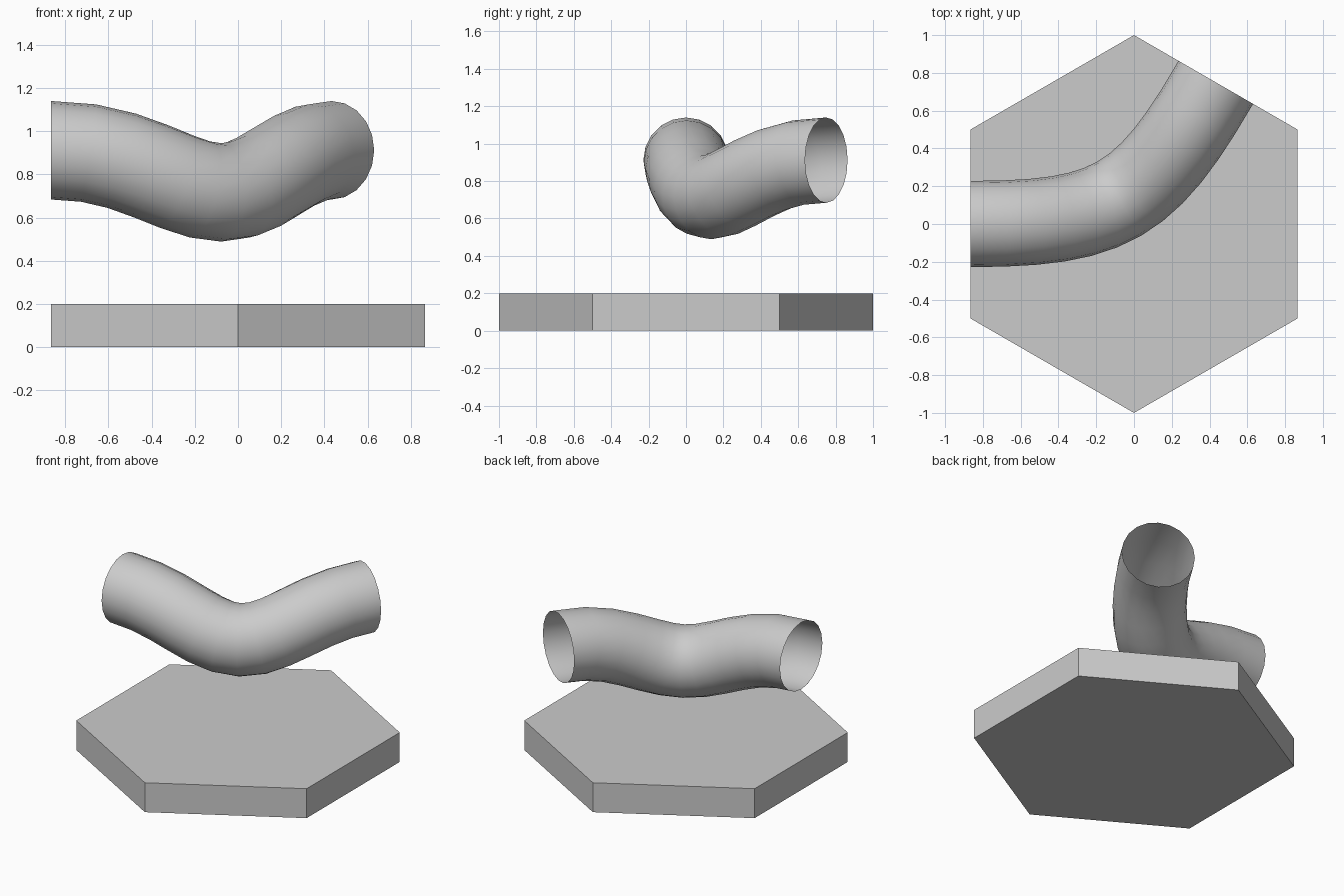
import bpy, bmesh
from math import sin, cos, pi, sqrt
from mathutils import Vector

if "Cube" in bpy.data.objects:
    bpy.data.objects.remove(bpy.data.objects["Cube"])

APOTHEM = sqrt(3) / 2
RADIUS, SIDES, STEPS = 0.228, 20, 12


def make_object(name, bm):
    mesh = bpy.data.meshes.new(name)
    bm.to_mesh(mesh)
    bm.free()
    obj = bpy.data.objects.new(name, mesh)
    bpy.context.collection.objects.link(obj)
    return obj


# Hexagonal base tile with corners on the y axis
bm = bmesh.new()
corners = [bm.verts.new((cos(pi / 2 + k * pi / 3), sin(pi / 2 + k * pi / 3), 0)) for k in range(6)]
floor = bm.faces.new(corners)
top = bmesh.ops.extrude_face_region(bm, geom=[floor], use_keep_orig=True)
bmesh.ops.translate(bm, vec=(0, 0, 0.2),
                    verts=[v for v in top["geom"] if isinstance(v, bmesh.types.BMVert)])
bmesh.ops.recalc_face_normals(bm, faces=bm.faces)
make_object("hex_base", bm)

# Tube centreline: joins two tile edges, dipping in the middle
EDGE_A = Vector((-1, 0, 0))
EDGE_B = Vector((0.5, APOTHEM, 0))


def centre(t):
    u = 1 - t
    a = u**3 * APOTHEM + 3 * u * u * t * 0.125
    b = t**3 * APOTHEM + 3 * t * t * u * 0.125
    p = EDGE_A * a + EDGE_B * b
    p.z = 0.912 - 0.195 * sin(pi * t) ** 2
    return p


# Open tube swept along the centreline
bm = bmesh.new()
rings = []
for i in range(STEPS + 1):
    t = i / STEPS
    tangent = (centre(t + 1e-4) - centre(t - 1e-4)).normalized()
    right = tangent.cross(Vector((0, 0, 1))).normalized()
    up = right.cross(tangent)
    angles = [2 * pi * j / SIDES for j in range(SIDES)]
    rings.append([bm.verts.new(centre(t) + RADIUS * (right * cos(a) + up * sin(a))) for a in angles])
for r0, r1 in zip(rings, rings[1:]):
    for j in range(SIDES):
        k = (j + 1) % SIDES
        bm.faces.new((r0[j], r1[j], r1[k], r0[k])).smooth = True
make_object("curved_tube", bm)
